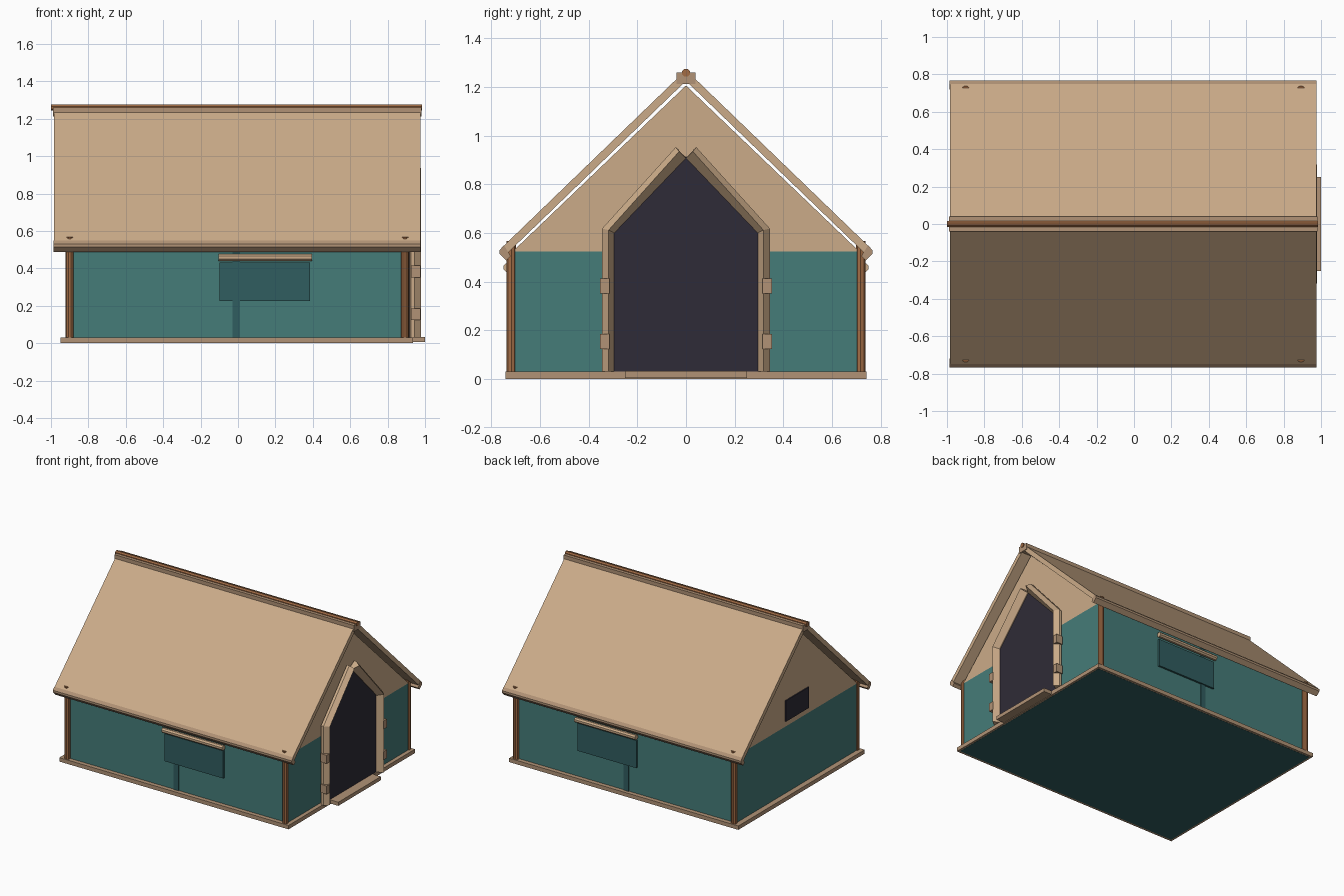
import bpy, bmesh, math
from mathutils import Matrix

if "Cube" in bpy.data.objects:
    bpy.data.objects.remove(bpy.data.objects["Cube"])


def material(name, rgb):
    m = bpy.data.materials.new(name)
    m.diffuse_color = (*rgb, 1)
    m.use_nodes = True
    m.node_tree.nodes["Principled BSDF"].inputs["Base Color"].default_value = m.diffuse_color
    return m


CANVAS = material("tan_canvas", (0.60, 0.41, 0.25))
TRIM = material("tan_trim", (0.44, 0.29, 0.18))
TEAL = material("teal_wall", (0.06, 0.20, 0.19))
DEEP = material("deep_teal", (0.03, 0.11, 0.115))
WOOD = material("brown_wood", (0.36, 0.15, 0.06))
DARK = material("dark_opening", (0.028, 0.024, 0.038))


def finish(name, bm, mat):
    bmesh.ops.recalc_face_normals(bm, faces=bm.faces)
    me = bpy.data.meshes.new(name)
    bm.to_mesh(me)
    bm.free()
    me.materials.append(mat)
    ob = bpy.data.objects.new(name, me)
    bpy.context.collection.objects.link(ob)
    return ob


def loft(name, rings, mat):
    """Closed solid through rings of equal point count."""
    bm = bmesh.new()
    vs = [[bm.verts.new(p) for p in r] for r in rings]
    n = len(rings[0])
    for a, b in zip(vs, vs[1:]):
        for i in range(n):
            j = (i + 1) % n
            bm.faces.new((a[i], a[j], b[j], b[i]))
    bm.faces.new(vs[0])
    bm.faces.new(vs[-1])
    return finish(name, bm, mat)


def along_x(name, yz, x0, x1, mat):
    return loft(name, [[(x, y, z) for y, z in yz] for x in (x0, x1)], mat)


def box(name, x0, x1, y0, y1, z0, z1, mat):
    return along_x(name, [(y0, z0), (y1, z0), (y1, z1), (y0, z1)], x0, x1, mat)


def pole(name, centre, r, length, axis, mat, sides=8):
    bm = bmesh.new()
    rot = Matrix.Rotation(math.pi / 2, 4, 'Y') if axis == 'X' else Matrix()
    turn = Matrix.Rotation(math.pi / sides, 4, 'Z')
    bmesh.ops.create_cone(bm, cap_ends=True, segments=sides, radius1=r, radius2=r,
                          depth=length, matrix=Matrix.Translation(centre) @ rot @ turn)
    return finish(name, bm, mat)


# floor and rim
box("floor", -0.935, 0.92, -0.725, 0.725, 0.0, 0.025, DEEP)
for s, side in ((-1, "front"), (1, "back")):
    box(f"{side}_base_rail", -0.95, 0.935, *sorted((s * 0.70, s * 0.742)), 0.001, 0.03, TRIM)
box("left_base_rail", -0.95, -0.90, -0.70, 0.70, 0.001, 0.03, TRIM)
box("right_base_rail", 0.885, 0.935, -0.70, 0.70, 0.001, 0.03, TRIM)
box("door_sill", 0.93, 1.0, -0.25, 0.25, 0.005, 0.032, TRIM)

# end walls with gables above
gable = [(-0.705, 0.525), (0.705, 0.525), (0.705, 0.531), (0, 1.206), (-0.705, 0.531)]
for x0, x1, side in ((-0.91, -0.89, "left"), (0.885, 0.905, "right")):
    box(f"{side}_end_wall", x0, x1, -0.705, 0.705, 0.025, 0.525, TEAL)
    along_x(f"{side}_gable", gable, x0, x1, CANVAS)
box("gable_vent", -0.918, -0.905, -0.135, 0.135, 0.565, 0.72, DARK)

# both long sides, mirrored across y
for s, side in ((-1, "front"), (1, "back")):
    def ys(a, b):
        return sorted((s * a, s * b))

    def mirrored(pts):
        return [(s * y, z) for y, z in pts]

    box(f"{side}_wall", -0.90, 0.895, *ys(0.69, 0.71), 0.025, 0.53, TEAL)
    box(f"{side}_wall_strap", -0.03, 0.012, *ys(0.705, 0.716), 0.03, 0.52, DEEP)
    box(f"{side}_window", -0.098, 0.385, *ys(0.705, 0.724), 0.225, 0.43, DEEP)
    pole(f"{side}_rolled_blind", (0.145, s * 0.732, 0.458), 0.019, 0.50, 'X', CANVAS)
    for x, end in ((-0.90, "left"), (0.893, "right")):
        pole(f"{side}_{end}_post", (x, s * 0.718, 0.298), 0.021, 0.54, 'Z', WOOD, 10)

    # roof slope and eave strip
    along_x(f"{side}_roof", mirrored([(0, 1.27), (0.757, 0.5395), (0.735, 0.516), (0, 1.225)]),
            -0.985, 0.975, CANVAS)
    along_x(f"{side}_eave_strip", mirrored([(0.748, 0.549), (0.766, 0.53), (0.766, 0.515),
                                            (0.738, 0.487), (0.72, 0.505)]),
            -0.987, 0.977, TRIM)

    # tied-back door flap: folded ridge section running up to the peak
    stations = [((0.345, 0.03), (0.318, 0.03), (0.295, 0.03)),
                ((0.345, 0.618), (0.318, 0.612), (0.295, 0.60)),
                ((0.042, 0.953), (0.028, 0.935), (0.0, 0.908))]
    rings = []
    for o, m, i in stations:
        rings.append([(0.945, s * o[0], o[1]), (0.978, s * m[0], m[1]),
                      (0.935, s * i[0], i[1]), (0.915, s * i[0], i[1]),
                      (0.925, s * o[0], o[1])])
    loft(f"{side}_door_flap", rings, CANVAS)
    for z, lvl in ((0.155, "lower"), (0.383, "upper")):
        box(f"{side}_{lvl}_door_tie", 0.925, 0.977, *ys(0.314, 0.354), z - 0.031, z + 0.031, TRIM)

# dark doorway
along_x("doorway", [(-0.30, 0.03), (0.30, 0.03), (0.30, 0.60), (0, 0.915), (-0.30, 0.60)],
        0.895, 0.93, DARK)

# ridge cover and ridge pole
box("ridge_cover", -0.99, 0.98, -0.039, 0.039, 1.212, 1.26, TRIM)
pole("ridge_pole", (-0.0075, 0, 1.259), 0.017, 1.985, 'X', WOOD)
